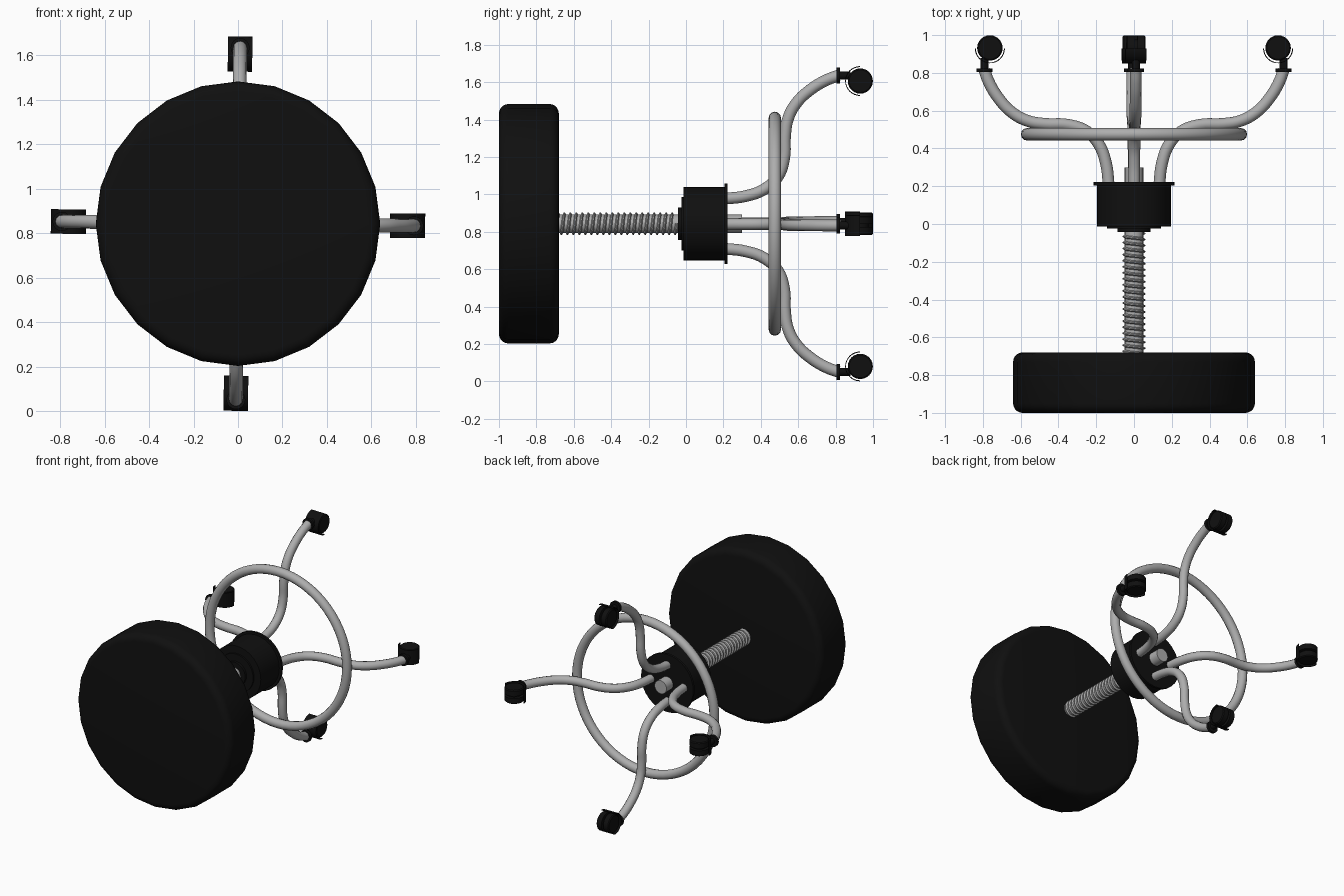
import bpy, bmesh, math
from mathutils import Matrix, Vector

if "Cube" in bpy.data.objects:
    bpy.data.objects.remove(bpy.data.objects["Cube"])

C = 0.843                       # height of the lying stool's axis
TILT = math.radians(0.7)        # slight roll of the leg set


def material(name, v):
    m = bpy.data.materials.new(name)
    m.diffuse_color = (v, v, v, 1)
    m.use_nodes = True
    m.node_tree.nodes["Principled BSDF"].inputs["Base Color"].default_value = m.diffuse_color
    return m


BLACK = material("matte black", 0.005)
METAL = material("brushed metal", 0.42)
CENTRE = Matrix.Translation((0, 0, C))


def finish(ob, mat):
    ob.data.materials.clear()
    ob.data.materials.append(mat)
    bpy.ops.object.select_all(action='DESELECT')
    ob.select_set(True)
    bpy.context.view_layer.objects.active = ob
    bpy.ops.object.shade_smooth_by_angle(angle=math.radians(35))
    return ob


def from_bmesh(name, bm, mat, matrix):
    bmesh.ops.recalc_face_normals(bm, faces=bm.faces)
    bm.transform(matrix)
    me = bpy.data.meshes.new(name)
    bm.to_mesh(me)
    bm.free()
    ob = bpy.data.objects.new(name, me)
    bpy.context.collection.objects.link(ob)
    return finish(ob, mat)


def lathe(name, profile, n, mat, matrix=CENTRE, close=False):
    """Spin (radius, y) points about the y axis; ends capped, or profile looped."""
    bm = bmesh.new()
    rings = [[bm.verts.new((r * math.cos(2 * math.pi * i / n), y,
                            r * math.sin(2 * math.pi * i / n))) for i in range(n)]
             for r, y in profile]
    pairs = list(zip(rings, rings[1:])) + ([(rings[-1], rings[0])] if close else [])
    for a, b in pairs:
        for i in range(n):
            j = (i + 1) % n
            bm.faces.new((a[i], a[j], b[j], b[i]))
    if not close:
        bm.faces.new(rings[0])
        bm.faces.new(rings[-1])
    return from_bmesh(name, bm, mat, matrix)


def corner(cr, cy, rad, a0, a1, n=5):
    return [(cr + rad * math.cos(math.radians(a0 + (a1 - a0) * k / n)),
             cy + rad * math.sin(math.radians(a0 + (a1 - a0) * k / n))) for k in range(n + 1)]


# Round padded seat
lathe("seat", corner(0.59, -0.95, 0.05, -90, 0) + corner(0.59, -0.73, 0.05, 0, 90), 24, BLACK)

# Central shaft and its helical thread
lathe("shaft", [(0.049, -0.69), (0.049, 0.30)], 24, METAL)
bm = bmesh.new()
pitch, steps = 0.032, 24
prev = None
for i in range(20 * steps + 1):
    a, y = 2 * math.pi * i / steps, -0.69 + pitch * i / steps
    cur = [bm.verts.new((r * math.cos(a), y + d, r * math.sin(a)))
           for r, d in ((0.046, -0.010), (0.060, -0.003), (0.060, 0.003), (0.046, 0.010))]
    if prev:
        for k in range(4):
            bm.faces.new((prev[k], prev[(k + 1) % 4], cur[(k + 1) % 4], cur[k]))
    prev = cur
from_bmesh("screw_thread", bm, METAL, CENTRE)

# Stepped hub with rear flange
lathe("hub", [(0.088, -0.042), (0.088, -0.025), (0.142, -0.025), (0.142, -0.013),
              (0.197, -0.013), (0.197, 0.205), (0.215, 0.205), (0.215, 0.222)], 32, BLACK)

# Foot ring
lathe("foot_ring", [(0.566 + 0.033 * math.cos(k * math.pi / 6),
                     0.475 + 0.033 * math.sin(k * math.pi / 6)) for k in range(12)],
      64, METAL, close=True)

# Leg centre line as (radius, y)
PATH = [(0.133, 0.20), (0.148, 0.32), (0.185, 0.42), (0.25, 0.49), (0.35, 0.525),
        (0.47, 0.53), (0.56, 0.545), (0.645, 0.59), (0.72, 0.67), (0.77, 0.755), (0.792, 0.815)]


def leg(name, matrix):
    cu = bpy.data.curves.new(name, 'CURVE')
    cu.dimensions = '3D'
    cu.bevel_depth = 0.031
    cu.bevel_resolution = 4
    cu.resolution_u = 5
    cu.use_fill_caps = True
    sp = cu.splines.new('BEZIER')
    sp.bezier_points.add(len(PATH) - 1)
    for p, (r, y) in zip(sp.bezier_points, PATH):
        p.co = matrix @ Vector((0, y, r))
        p.handle_left_type = p.handle_right_type = 'AUTO'
    ob = bpy.data.objects.new(name, cu)
    bpy.context.collection.objects.link(ob)
    bpy.ops.object.select_all(action='DESELECT')
    ob.select_set(True)
    bpy.context.view_layer.objects.active = ob
    bpy.ops.object.convert(target='MESH')
    finish(bpy.context.view_layer.objects.active, METAL)


def hood(name, matrix):
    """Thin half shell around the inner side of a caster wheel."""
    bm = bmesh.new()
    prev, n = None, 16
    for i in range(n + 1):
        a = math.pi * i / n
        cur = [bm.verts.new((x, 0.93 - r * math.sin(a), 0.763 + r * math.cos(a)))
               for x, r in ((-0.055, 0.079), (0.055, 0.079), (0.055, 0.075), (-0.055, 0.075))]
        if prev:
            for k in range(4):
                bm.faces.new((prev[k], prev[(k + 1) % 4], cur[(k + 1) % 4], cur[k]))
        else:
            bm.faces.new(cur)
        prev = cur
    bm.faces.new(prev)
    from_bmesh(name, bm, BLACK, matrix)


# Four legs with casters
for i, side in enumerate(("top", "right", "bottom", "left")):
    M = CENTRE @ Matrix.Rotation(TILT + i * math.pi / 2, 4, 'Y')
    leg(side + "_leg", M)
    lathe(side + "_caster_stem", [(0.043, 0.805), (0.043, 0.824), (0.021, 0.824), (0.021, 0.88)],
          16, BLACK, M @ Matrix.Translation((0, 0, 0.792)))
    hood(side + "_caster_hood", M)
    # wheel pair spun about the tangential axle
    axle = M @ Matrix.Translation((0, 0.932, 0.763)) @ Matrix.Rotation(math.pi / 2, 4, 'Z')
    lathe(side + "_caster_wheel",
          [(0.060, -0.051), (0.067, -0.045), (0.067, -0.008), (0.045, -0.008),
           (0.045, 0.008), (0.067, 0.008), (0.067, 0.045), (0.060, 0.051)], 24, BLACK, axle)
